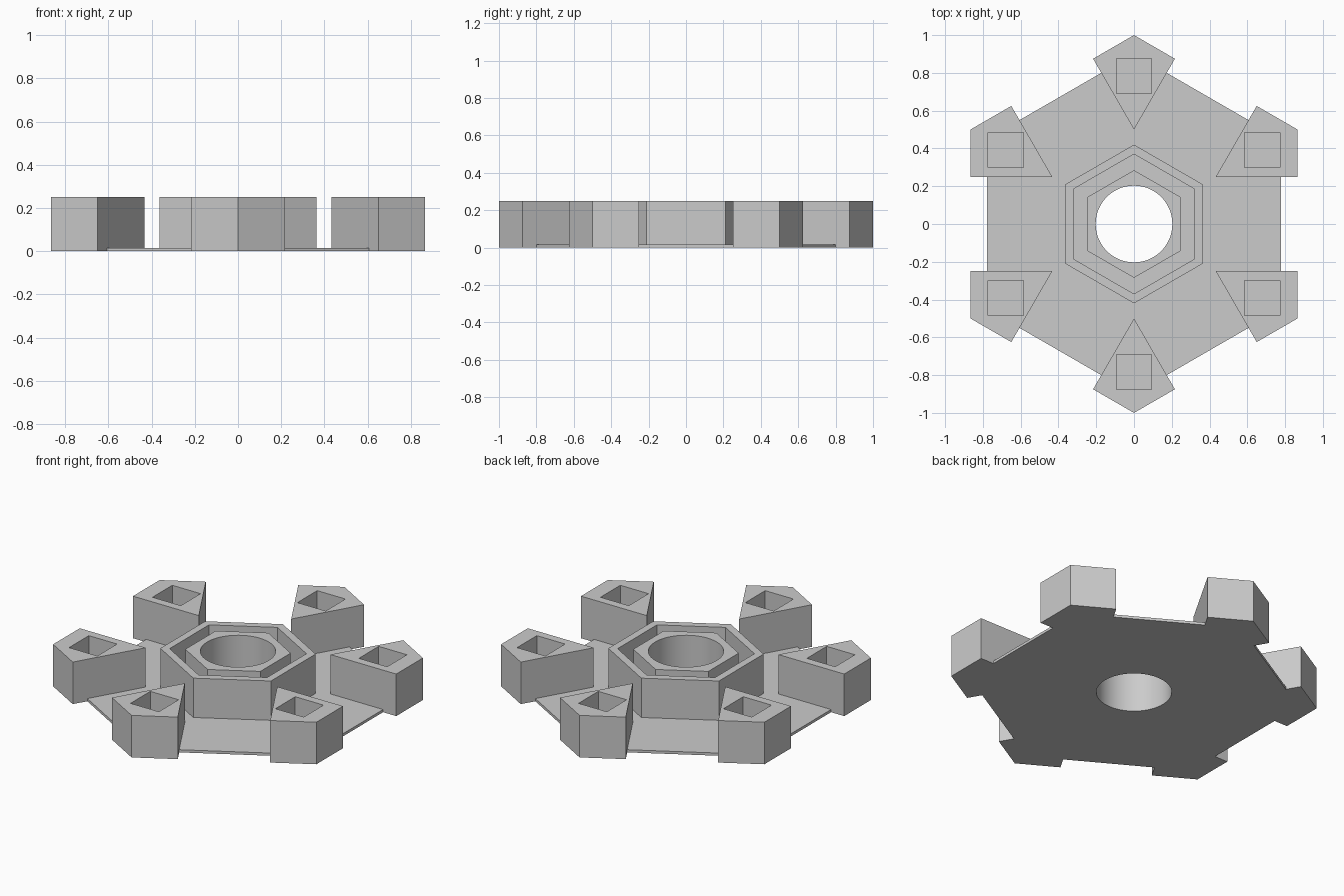
import bpy, bmesh
from math import sin, cos, pi, radians
from mathutils import Matrix, Vector

default_cube = bpy.data.objects.get("Cube")
if default_cube:
    bpy.data.objects.remove(default_cube, do_unlink=True)

# Single plain grey material
grey = bpy.data.materials.new("plain_grey")
grey.use_nodes = True
colour = (0.6, 0.6, 0.6, 1)
grey.diffuse_color = colour
grey.node_tree.nodes["Principled BSDF"].inputs["Base Color"].default_value = colour

HEIGHT = 0.25
PLATE = 0.016
BORE = 0.203


def polygon(radius, sides=6):
    """Regular outline with one corner towards +y."""
    return [(-radius * sin(2 * pi * i / sides), radius * cos(2 * pi * i / sides))
            for i in range(sides)]


def holed_prism(name, outer, inner, low, high, floor=None):
    """Prism with an opening: a through hole, or a blind pocket ending at floor."""
    bm = bmesh.new()

    def loop(points, z):
        verts = [bm.verts.new((x, y, z)) for x, y in points]
        edges = [bm.edges.new((a, b)) for a, b in zip(verts, verts[1:] + verts[:1])]
        return verts, edges

    def walls(bottom, top):
        n = len(bottom)
        for i in range(n):
            j = (i + 1) % n
            bm.faces.new((bottom[i], bottom[j], top[j], top[i]))

    out_low, out_low_edges = loop(outer, low)
    out_high, out_high_edges = loop(outer, high)
    in_low, in_low_edges = loop(inner, low if floor is None else floor)
    in_high, in_high_edges = loop(inner, high)
    walls(out_low, out_high)
    walls(in_low, in_high)
    up = Vector((0, 0, 1))
    bmesh.ops.triangle_fill(bm, use_beauty=True, normal=up,
                            edges=out_high_edges + in_high_edges)
    if floor is None:
        bmesh.ops.triangle_fill(bm, use_beauty=True, normal=-up,
                                edges=out_low_edges + in_low_edges)
    else:
        bm.faces.new(out_low)
        bm.faces.new(in_low)
    bmesh.ops.recalc_face_normals(bm, faces=bm.faces)
    mesh = bpy.data.meshes.new(name)
    bm.to_mesh(mesh)
    bm.free()
    mesh.materials.append(grey)
    obj = bpy.data.objects.new(name, mesh)
    bpy.context.collection.objects.link(obj)
    bpy.ops.object.select_all(action="DESELECT")
    obj.select_set(True)
    bpy.context.view_layer.objects.active = obj
    bpy.ops.object.shade_smooth_by_angle(angle=radians(30))
    return obj


# Thin hexagonal plate, central collar and outer hexagonal rim
bore = polygon(BORE, 64)
holed_prism("base_plate", polygon(0.9), bore, 0, PLATE)
holed_prism("inner_collar", polygon(0.285), bore, PLATE, HEIGHT)
holed_prism("outer_rim", polygon(0.42), polygon(0.37), PLATE, HEIGHT)

# Six kite-shaped corner blocks with square pockets that all stay axis-aligned
kite = [Vector(p) for p in ((0, 1), (-0.2165, 0.875), (0, 0.5), (0.2165, 0.875))]
half = 0.093
for i in range(6):
    turn = Matrix.Rotation(i * pi / 3, 2)
    centre = turn @ Vector((0, 0.784))
    pocket = [centre + Vector((sx * half, sy * half))
              for sx, sy in ((1, 1), (-1, 1), (-1, -1), (1, -1))]
    holed_prism(f"corner_block_{i + 1}", [turn @ p for p in kite], pocket,
                0, HEIGHT, floor=PLATE + 0.004)
